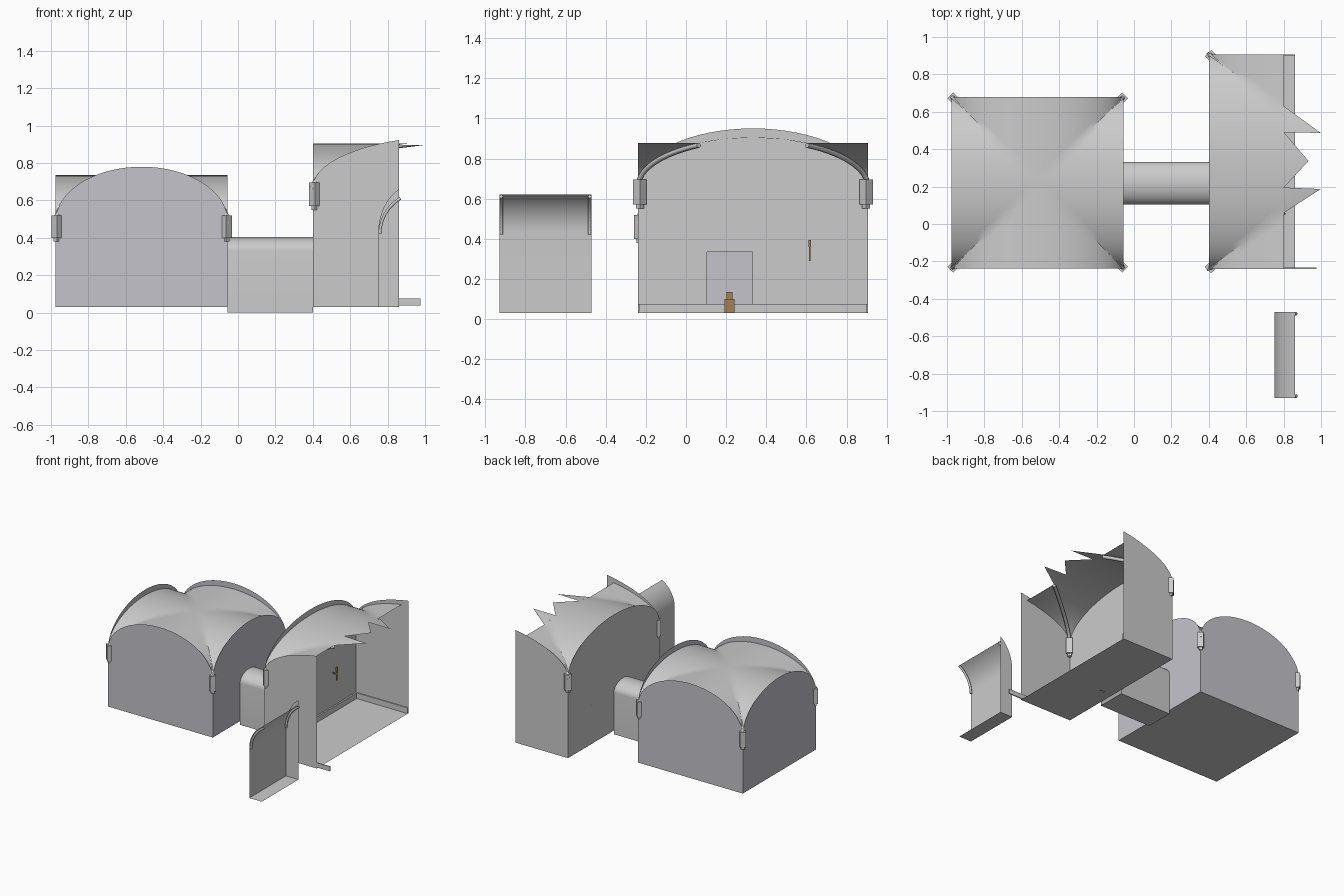
import bpy, math
from mathutils import Matrix, Vector

if "Cube" in bpy.data.objects:
    bpy.data.objects.remove(bpy.data.objects["Cube"])

def material(name, col):
    m = bpy.data.materials.new(name)
    m.diffuse_color = (*col, 1)
    m.use_nodes = True
    m.node_tree.nodes["Principled BSDF"].inputs["Base Color"].default_value = m.diffuse_color
    return m

SLATE = material("slate", (0.55, 0.55, 0.60))
BROWN = material("wood", (0.36, 0.22, 0.10))

def add(name, verts, faces, mat=None, smooth=0):
    me = bpy.data.meshes.new(name)
    me.from_pydata([tuple(v) for v in verts], [], faces)
    me.update()
    ob = bpy.data.objects.new(name, me)
    bpy.context.collection.objects.link(ob)
    if mat:
        me.materials.append(mat)
    if smooth:
        bpy.ops.object.select_all(action='DESELECT')
        ob.select_set(True)
        bpy.context.view_layer.objects.active = ob
        bpy.ops.object.shade_smooth_by_angle(angle=math.radians(smooth))
    return ob

def box(name, a, b, mat=None, turn=0):
    c = (Vector(a) + Vector(b)) / 2
    h = (Vector(b) - Vector(a)) / 2
    R = Matrix.Rotation(turn, 3, 'Z')
    vs = [c + R @ Vector((sx * h.x, sy * h.y, sz * h.z))
          for sx in (-1, 1) for sy in (-1, 1) for sz in (-1, 1)]
    fs = [(0, 1, 3, 2), (4, 6, 7, 5), (0, 4, 5, 1), (2, 3, 7, 6), (0, 2, 6, 4), (1, 5, 7, 3)]
    return add(name, vs, fs, mat)

def arch(mid, half, spring, rise, end=1.0, n=32):
    """Elliptical arch from the left springing up to the fraction end."""
    top = math.asin(max(-1, min(1, end)))
    out = []
    for i in range(n + 1):
        t = -math.pi / 2 + (top + math.pi / 2) * i / n
        out.append((mid + half * math.sin(t), spring + rise * math.cos(t)))
    return out

def wall(name, axis, pos, outline, mat=None):
    vs = [(pos, s, z) if axis == 'x' else (s, pos, z) for s, z in outline]
    return add(name, vs, [tuple(range(len(vs)))], mat)

def floor(name, x0, x1, y0, y1, z):
    add(name, [(x0, y0, z), (x1, y0, z), (x1, y1, z), (x0, y1, z)], [(0, 1, 2, 3)])

def vault(name, cx, cy, hx, hy, spring, rise, umax=1.0, n=16, spikes=()):
    """Groin vault: the higher of two crossing barrels, creased on the diagonals."""
    par = [math.sin(math.pi / 2 * i / n) for i in range(-n, n + 1)]
    us = [u for u in par if u <= umax + 1e-6]
    h = lambda u, v: spring + rise * math.sqrt(max(0, 1 - min(abs(u), abs(v)) ** 2))
    m = len(par)
    vs = [(cx + hx * u, cy + hy * v, h(u, v)) for u in us for v in par]
    fs = []
    for i in range(len(us) - 1):
        for j in range(m - 1):
            a, b, c, d = i * m + j, (i + 1) * m + j, (i + 1) * m + j + 1, i * m + j + 1
            if (i < n) == (j < n):
                fs += [(a, b, c), (a, c, d)]
            else:
                fs += [(a, b, d), (b, c, d)]
    # broken points along the open edge
    xe = cx + hx * us[-1]
    for y0, y1, tx, ty in spikes:
        zy = lambda y: spring + rise * math.sqrt(1 - ((y - cy) / hy) ** 2)
        vs.append((tx, ty, zy(ty)))
        tip = len(vs) - 1
        for k in range(9):
            y = y0 + (y1 - y0) * k / 8
            vs.append((xe, y, zy(y)))
        fs += [(tip, tip + 2 + k, tip + 1 + k) for k in range(8)]
    add(name, vs, fs, None, 35)

def rib(name, pts, r=0.013):
    cu = bpy.data.curves.new(name, 'CURVE')
    cu.dimensions = '3D'
    cu.bevel_depth = r
    cu.bevel_resolution = 1
    cu.use_fill_caps = True
    sp = cu.splines.new('POLY')
    sp.points.add(len(pts) - 1)
    for p, q in zip(sp.points, pts):
        p.co = (*q, 1)
    tmp = bpy.data.objects.new(name + "_path", cu)
    bpy.context.collection.objects.link(tmp)
    bpy.context.view_layer.update()
    me = bpy.data.meshes.new_from_object(tmp.evaluated_get(bpy.context.evaluated_depsgraph_get()))
    bpy.data.objects.remove(tmp)
    bpy.context.collection.objects.link(bpy.data.objects.new(name, me))

def diagonal_ribs(name, cx, cy, hx, hy, spring, rise, end):
    for k, s in enumerate((-1, 1)):
        pts = [(cx + hx * u, cy + s * hy * u, z - 0.012)
               for u, z in arch(0, 1, spring, rise, end, 24)]
        rib(f"{name}_{k}", pts)

def corbel(name, x, y, z0, z1, w):
    for part, h, a, b in (("block", w, z0 + 0.02, z1), ("foot", w * 0.6, z0, z0 + 0.02)):
        box(f"{name}_{part}", (x - h / 2, y - h / 2, a), (x + h / 2, y + h / 2, b),
            None, math.pi / 4)

def closed(pts, s0, s1, z0, door=None):
    """Close an arch down to the floor, with an optional doorway notch."""
    out = list(pts) + [(s1, z0)]
    if door:
        a, b, t = door
        out += [(b, z0), (b, t), (a, t), (a, z0)]
    return out + [(s0, z0)]

Z = 0.03
DOOR = (0.105, 0.33, 0.335)

# Left room: four arched walls, floor, vault
ax0, ax1, ay0, ay1 = -0.975, -0.055, -0.237, 0.68
acx, acy, ahx, ahy = (ax0 + ax1) / 2, (ay0 + ay1) / 2, (ax1 - ax0) / 2, (ay1 - ay0) / 2
floor("left_room_floor", ax0, ax1, ay0, ay1, Z)
for nm, y in (("front", ay0), ("back", ay1)):
    wall(f"left_room_{nm}_wall", 'y', y, closed(arch(acx, ahx, 0.49, 0.29), ax0, ax1, Z), SLATE)
for nm, x, d in (("left", ax0, None), ("right", ax1, DOOR)):
    wall(f"left_room_{nm}_wall", 'x', x, closed(arch(acy, ahy, 0.49, 0.29), ay0, ay1, Z, d), SLATE)
vault("left_room_vault", acx, acy, ahx, ahy, 0.49, 0.245)
diagonal_ribs("left_room_rib", acx, acy, ahx, ahy, 0.49, 0.245, 1)
for i, x in enumerate((ax0 + 0.008, ax1 - 0.008)):
    for j, y in enumerate((ay0 + 0.008, ay1 - 0.008)):
        corbel(f"left_room_corbel_{i}{j}", x, y, 0.38, 0.52, 0.043)

# Right room: broken open on its right side
bx0, bx1, by0, by1 = 0.4, 0.86, -0.24, 0.907
bcy, bhy, bhx = (by0 + by1) / 2, (by1 - by0) / 2, 0.76
bcx = bx0 + bhx
floor("right_room_floor", bx0, bx1, by0, by1, Z)
cut = (bx1 - bcx) / bhx
for nm, y in (("front", by0), ("back", by1)):
    wall(f"right_room_{nm}_wall", 'y', y, closed(arch(bcx, bhx, 0.67, 0.275, cut), bx0, bx1, Z))
wall("right_room_left_wall", 'x', bx0, closed(arch(bcy, bhy, 0.67, 0.28), by0, by1, Z, DOOR))
vault("right_room_vault", bcx, bcy, bhx, bhy, 0.67, 0.235, -0.47,
      spikes=((0.49, 0.63, 0.998, 0.487), (0.195, 0.49, 0.933, 0.337), (0.06, 0.195, 0.998, 0.187)))
diagonal_ribs("right_room_rib", bcx, bcy, bhx, bhy, 0.67, 0.235, -0.47)
for j, y in enumerate((by0 + 0.01, by1 - 0.01)):
    corbel(f"right_room_corbel_{j}", bx0 + 0.012, y, 0.55, 0.695, 0.047)

# Skirting boards
box("skirting_left", (bx0, by0, Z), (bx0 + 0.012, by1, 0.075))
box("skirting_front", (bx0, by0, 0.038), (0.975, by0 + 0.008, 0.075))
box("skirting_back", (bx0, by1 - 0.008, Z), (bx1, by1, 0.075))

# Passage joining the rooms
px0, px1, py0, py1 = -0.055, 0.4, 0.105, 0.332
floor("passage_floor", px0, px1, py0, py1, 0)
prof = [(py0, 0)] + arch((py0 + py1) / 2, (py1 - py0) / 2, 0.33, 0.075, 1, 20) + [(py1, 0)]
pv = [(x, y, z) for x in (px0, px1) for y, z in prof]
k = len(prof)
add("passage_shell", pv, [(i, i + 1, k + i + 1, k + i) for i in range(k - 1)], None, 40)

# Loose wall fragment in front
cx0, cx1, cy0, cy1 = 0.75, 0.86, -0.93, -0.47
floor("fragment_floor", cx0, cx1, cy0, cy1, Z)
ce = (cx1 - 0.98) / 0.23
wall("fragment_end_wall", 'y', cy1, closed(arch(0.98, 0.23, 0.43, 0.27, ce, 14), cx0, cx1, Z))
cp = arch(0.98, 0.23, 0.43, 0.223, ce, 14)
prof = [(cx0, Z)] + cp
k = len(prof)
add("fragment_shell", [(x, y, z) for y in (cy0, cy1) for x, z in prof],
    [(i, i + 1, k + i + 1, k + i) for i in range(k - 1)], None, 40)
for i, y in enumerate((cy0 + 0.01, cy1 - 0.01)):
    rib(f"fragment_rib_{i}", [(x + 0.009, y, z - 0.009) for x, z in cp], 0.009)

# Small wooden stand by the doorway
box("stand_base", (0.47, 0.192, Z), (0.52, 0.242, 0.10), BROWN)
box("stand_top", (0.48, 0.202, 0.10), (0.51, 0.232, 0.135), BROWN)

# Wall torch
box("torch_handle", (0.432, 0.612, 0.29), (0.440, 0.620, 0.36), BROWN)
box("torch_head", (0.429, 0.609, 0.36), (0.443, 0.623, 0.395), BROWN)
box("torch_bracket", (0.40, 0.613, 0.335), (0.434, 0.619, 0.345), BROWN)
